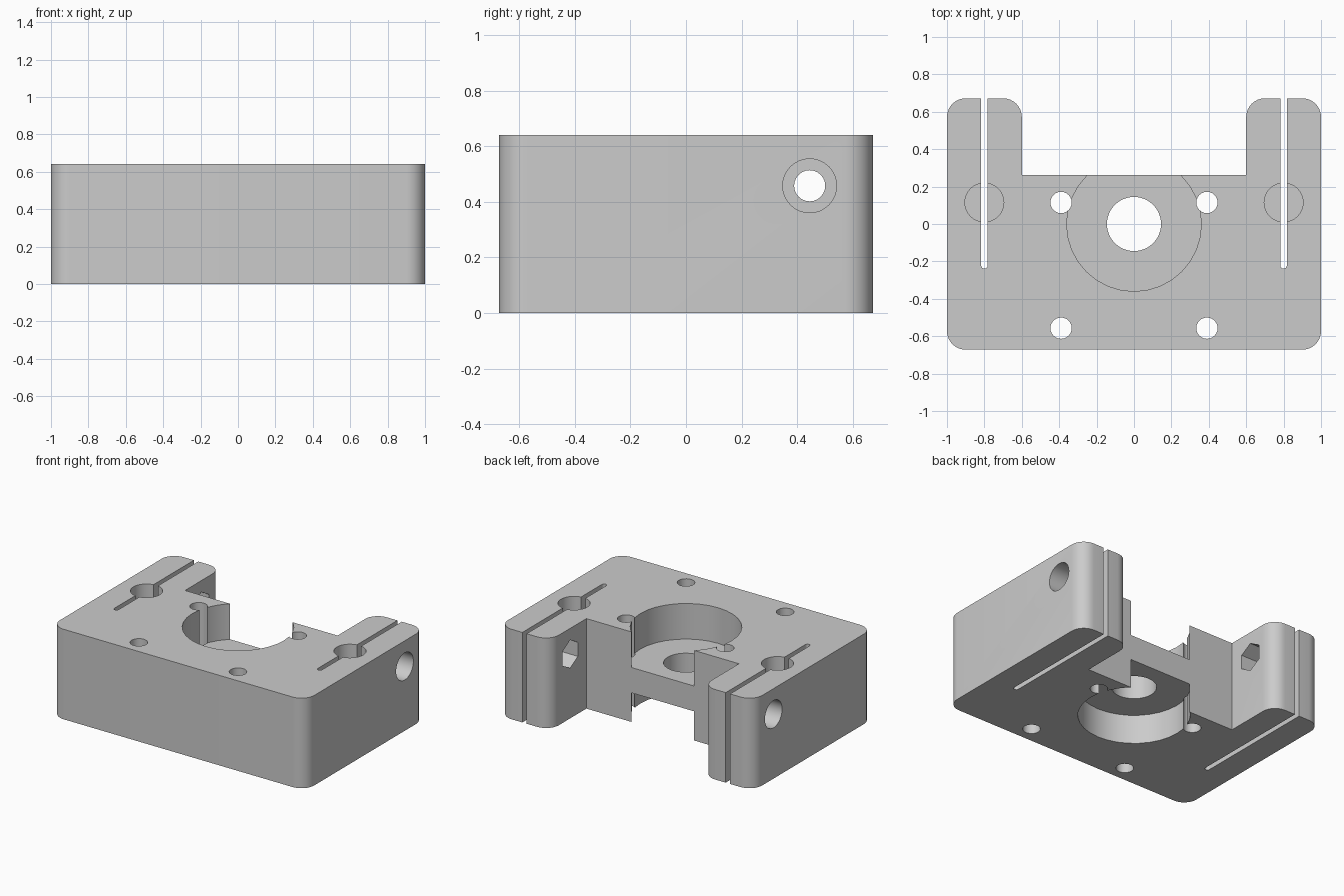
import bpy, bmesh
from math import radians, sin, cos, pi
from mathutils import Vector, Matrix

if "Cube" in bpy.data.objects:
    bpy.data.objects.remove(bpy.data.objects["Cube"], do_unlink=True)

HEIGHT = 0.64
W, D = 1.0, 0.672          # half width and half depth
ARM_X, NOTCH_Y = 0.6, 0.262

grey = bpy.data.materials.new("plain grey")
grey.use_nodes = True
grey.diffuse_color = (0.6, 0.6, 0.6, 1)
grey.node_tree.nodes["Principled BSDF"].inputs["Base Color"].default_value = (0.6, 0.6, 0.6, 1)


def prism(name, outline, z0, z1):
    """Extrude a flat outline between two heights."""
    bm = bmesh.new()
    face = bm.faces.new([bm.verts.new((x, y, z0)) for x, y in outline])
    top = bmesh.ops.extrude_face_region(bm, geom=[face])
    verts = [v for v in top["geom"] if isinstance(v, bmesh.types.BMVert)]
    bmesh.ops.translate(bm, verts=verts, vec=(0, 0, z1 - z0))
    bmesh.ops.recalc_face_normals(bm, faces=bm.faces)
    mesh = bpy.data.meshes.new(name)
    bm.to_mesh(mesh)
    bm.free()
    mesh.materials.append(grey)
    obj = bpy.data.objects.new(name, mesh)
    bpy.context.collection.objects.link(obj)
    return obj


def arc(cx, cy, r, start, end, n):
    return [(cx + r * cos(radians(start + (end - start) * i / n)),
             cy + r * sin(radians(start + (end - start) * i / n))) for i in range(n + 1)]


def circle(cx, cy, r, n=32):
    return arc(cx, cy, r, 0, 360, n)[:-1]


def cut(name, outline, z0, z1, matrix=None):
    """Subtract a prism from the block."""
    tool = prism(name, outline, z0, z1)
    tool.hide_render = True
    if matrix:
        tool.data.transform(matrix)
    mod = block.modifiers.new(name, "BOOLEAN")
    mod.operation, mod.solver, mod.object = "DIFFERENCE", "EXACT", tool
    bpy.ops.object.modifier_apply(modifier=mod.name)
    bpy.data.objects.remove(tool, do_unlink=True)


# U-shaped block with rounded outer corners
R = 0.1
half = (arc(W - R, R - D, R, -90, 0, 8) + arc(W - R, D - R, R, 0, 90, 8)
        + arc(ARM_X + R, D - R, R, 90, 180, 8) + [(ARM_X, NOTCH_Y)])
outline = half + [(-x, y) for x, y in reversed(half)]
block = prism("clamp_block", outline, 0, HEIGHT)
bpy.context.view_layer.objects.active = block
block.select_set(True)

# Central bore: wide pockets above and below a thin web
cut("upper_pocket", circle(0, 0, 0.36), 0.387, 1)
cut("lower_pocket", circle(0, 0, 0.36), -1, 0.207)
cut("shaft_hole", circle(0, 0, 0.145), -1, 1)

for side in (-1, 1):
    # Vertical bolt holes
    for y in (0.115, -0.557):
        cut("bolt_hole", circle(side * 0.39, y, 0.057, 24), -1, 1)
    # Blind rod socket and the slit that lets it clamp
    cut("rod_socket", circle(side * 0.8, 0.115, 0.104), 0.1, 1)
    slit = arc(side * 0.8, -0.222, 0.017, 180, 360, 8)
    cut("clamp_slit", slit + [(slit[-1][0], 1), (slit[0][0], 1)], -1, 1)
    # Clamp screw along x: through hole, round head recess, hexagonal nut recess
    turn = Matrix.Translation((0, 0.445, 0.458)) @ Matrix.Rotation(side * pi / 2, 4, "Y")
    cut("screw_hole", circle(0, 0, 0.056, 24), 0.5, 1.2, turn)
    cut("head_recess", circle(0, 0, 0.097), 0.87, 1.2, turn)
    cut("nut_recess", circle(0, 0, 0.1, 6), 0.5, 0.73, turn)

bpy.ops.object.shade_smooth_by_angle(angle=radians(30))
